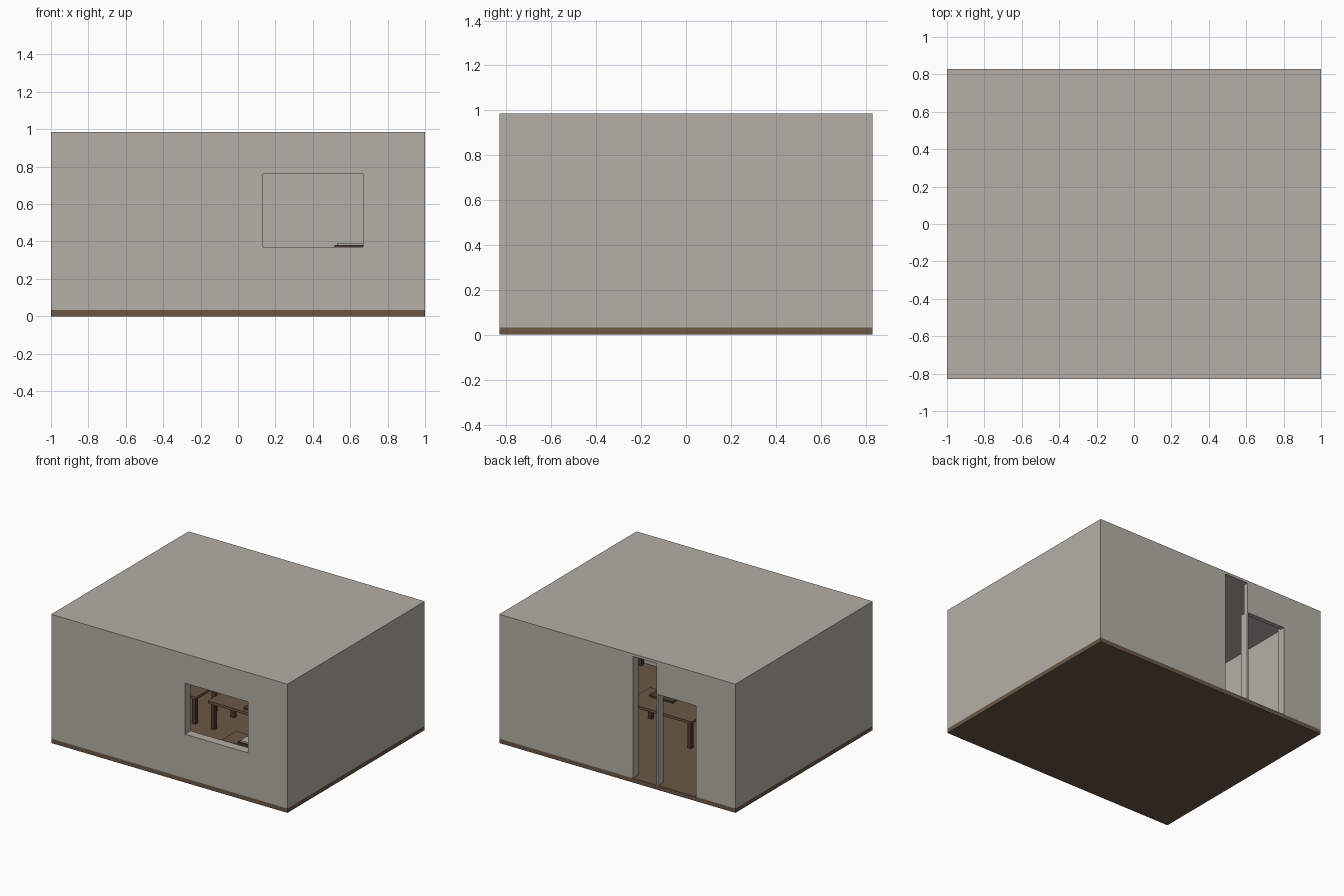
import bpy

if "Cube" in bpy.data.objects:
    bpy.data.objects.remove(bpy.data.objects["Cube"])

def material(name, rgb):
    m = bpy.data.materials.new(name)
    m.diffuse_color = (*rgb, 1)
    m.use_nodes = True
    m.node_tree.nodes["Principled BSDF"].inputs["Base Color"].default_value = m.diffuse_color
    return m

PLASTER = material("warm grey plaster", (0.46, 0.43, 0.38))
WOOD = material("brown wood", (0.15, 0.095, 0.06))
DARK = material("dark brown wood", (0.07, 0.045, 0.03))

def box(name, x, y, z, mat):
    """Box from (min, max) ranges on each axis."""
    verts = [(a, b, c) for c in z for b in y for a in x]
    faces = [(0, 2, 3, 1), (4, 5, 7, 6), (0, 1, 5, 4),
             (2, 6, 7, 3), (0, 4, 6, 2), (1, 3, 7, 5)]
    me = bpy.data.meshes.new(name)
    me.from_pydata(verts, [], faces)
    me.materials.append(mat)
    ob = bpy.data.objects.new(name, me)
    bpy.context.collection.objects.link(ob)
    return ob

W, D, T = 1.0, 0.83, 0.067          # half width, half depth, wall thickness
Z0, Z1, ZR = 0.033, 0.965, 0.985    # floor top, wall top, roof top
FRONT, BACK = (-D, -D + T), (D - T, D)
INNER = (-D + T, D - T)

# Floor and roof slabs
box("floor", (-W, W), (-D, D), (0, Z0), WOOD)
box("roof", (-W, W), (-D, D), (Z1, ZR), PLASTER)

# Side walls
box("left_wall", (-W, -W + T), INNER, (Z0, Z1), PLASTER)
box("right_wall", (W - T, W), INNER, (Z0, Z1), PLASTER)

# Front wall around the window
box("front_wall_left", (-W, 0.133), FRONT, (Z0, Z1), PLASTER)
box("front_wall_right", (0.667, W), FRONT, (Z0, Z1), PLASTER)
box("wall_below_window", (0.133, 0.667), FRONT, (Z0, 0.345), PLASTER)
box("window_sill", (0.133, 0.667), FRONT, (0.345, 0.37), PLASTER)
box("wall_above_window", (0.133, 0.667), FRONT, (0.76, Z1), PLASTER)

# Back wall with the doorway and the full-height gap beside it
box("back_wall_left", (-W, -0.667), BACK, (Z0, Z1), PLASTER)
box("back_wall_right", (-0.133, W), BACK, (Z0, Z1), PLASTER)
box("door_lintel", (-0.667, -0.333), (D - 0.035, D), (0.73, Z1), PLASTER)
box("door_post", (-0.345, -0.33), BACK, (Z0, 0.73), PLASTER)

def table(name, x, y, top, thick=0.02, leg=0.03, inset=0.015):
    """Table top on four square legs."""
    box(name + "_top", x, y, (top - thick, top), WOOD)
    for lx in (x[0] + inset, x[1] - inset - leg):
        for ly in (y[0] + inset, y[1] - inset - leg):
            box(name + "_leg", (lx, lx + leg), (ly, ly + leg), (Z0, top - thick), DARK)

# Furniture
table("main_table", (-0.2, 0.36), (-0.08, 0.22), 0.25)
table("side_table", (-0.75, -0.3), (-0.08, 0.22), 0.25)
box("table_tray", (0.08, 0.28), (-0.05, 0.05), (0.25, 0.262), DARK)

# Counter under the window with a small plate and block
table("window_counter", (0.39, 0.92), (-0.755, -0.58), 0.368)
box("counter_plate", (0.515, 0.72), (-0.74, -0.64), (0.368, 0.38), DARK)
box("counter_block", (0.53, 0.7), (-0.73, -0.65), (0.38, 0.392), PLASTER)
